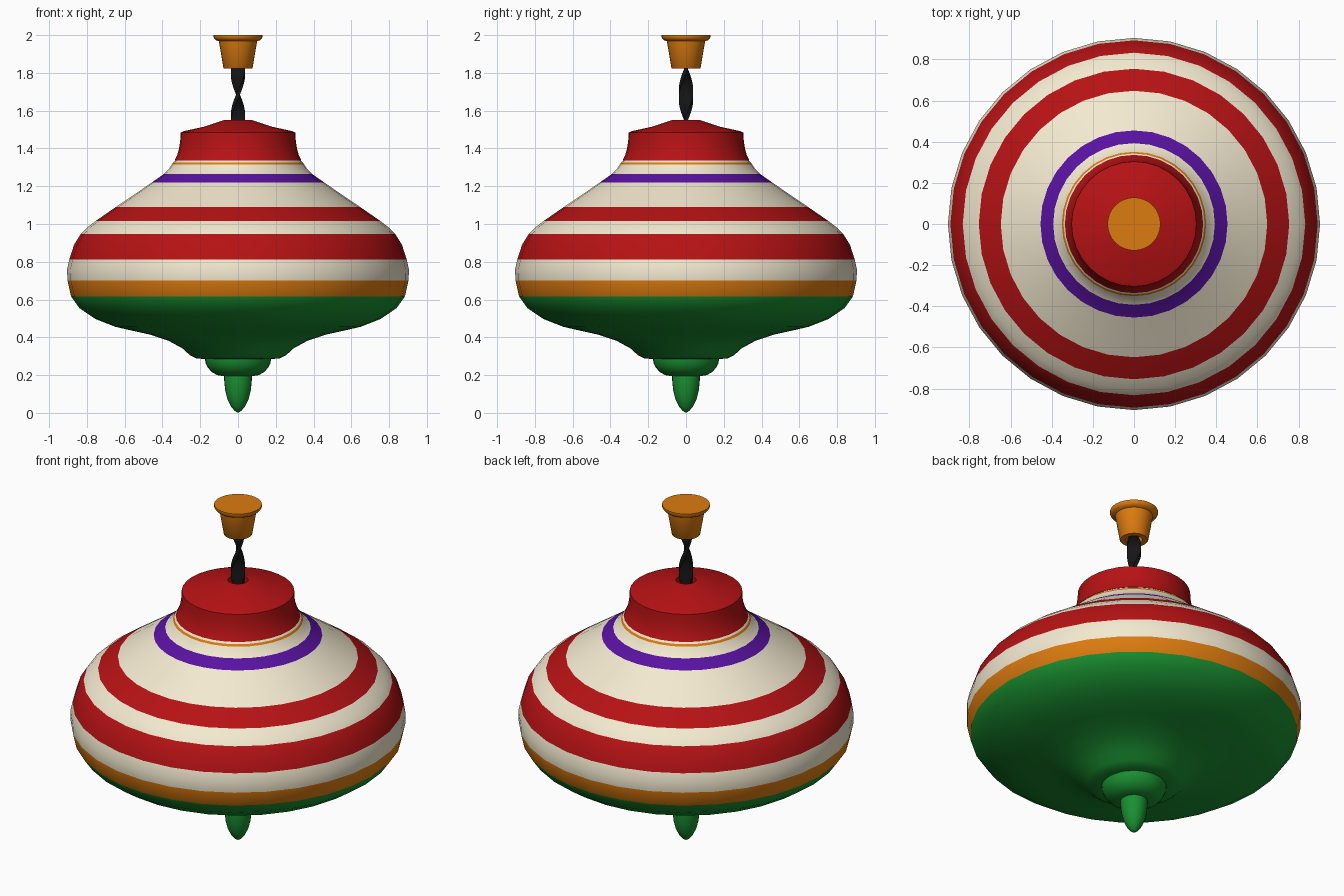
import bpy
import bmesh
from math import cos, sin, pi

if "Cube" in bpy.data.objects:
    bpy.data.objects.remove(bpy.data.objects["Cube"])

COLORS = {
    "red": (0.47, 0.006, 0.007, 1),
    "cream": (0.90, 0.82, 0.63, 1),
    "orange": (0.72, 0.20, 0.005, 1),
    "purple": (0.10, 0.006, 0.36, 1),
    "green": (0.01, 0.28, 0.03, 1),
    "black": (0.008, 0.008, 0.008, 1),
}
MATS = {}
for key, rgba in COLORS.items():
    MATS[key] = bpy.data.materials.new(key)
    MATS[key].diffuse_color = rgba


def finish(bm, name, colors, angle=40):
    mesh = bpy.data.meshes.new(name)
    bm.to_mesh(mesh)
    bm.free()
    for c in colors:
        mesh.materials.append(MATS[c])
    obj = bpy.data.objects.new(name, mesh)
    bpy.context.collection.objects.link(obj)
    bpy.ops.object.select_all(action='DESELECT')
    obj.select_set(True)
    bpy.context.view_layer.objects.active = obj
    bpy.ops.object.shade_smooth_by_angle(angle=angle * pi / 180)
    return obj


def lathe(name, bands, segs=32, angle=40):
    """Spin bands of (colour, [(radius, z), ...]) about z; bands join end to end."""
    bm = bmesh.new()
    colors = list(dict.fromkeys(c for c, _ in bands))

    def ring(r, z):
        if r == 0:
            return [bm.verts.new((0, 0, z))] * segs
        return [bm.verts.new((r * cos(2 * pi * i / segs), r * sin(2 * pi * i / segs), z))
                for i in range(segs)]

    prev = None
    for color, pts in bands:
        for r, z in pts:
            cur = ring(r, z)
            if prev:
                for i in range(segs):
                    j = (i + 1) % segs
                    quad = list(dict.fromkeys((prev[i], cur[i], cur[j], prev[j])))
                    bm.faces.new(quad).material_index = colors.index(color)
            prev = cur
    return finish(bm, name, colors, angle)


# Striped hollow body, listed from the neck down
lathe("body", [
    ("cream", [(0.325, 1.345), (0.343, 1.325)]),
    ("orange", [(0.351, 1.314)]),
    ("cream", [(0.365, 1.293), (0.393, 1.264)]),
    ("purple", [(0.455, 1.221)]),
    ("cream", [(0.55, 1.155), (0.648, 1.089)]),
    ("red", [(0.755, 1.015)]),
    ("cream", [(0.80, 0.98), (0.833, 0.946)]),
    ("red", [(0.868, 0.89), (0.893, 0.813)]),
    ("cream", [(0.905, 0.76), (0.903, 0.702)]),
    ("orange", [(0.884, 0.617)]),
    ("green", [(0.84, 0.555), (0.755, 0.497), (0.65, 0.456), (0.55, 0.433),
               (0.46, 0.413), (0.37, 0.383), (0.295, 0.342), (0.255, 0.306),
               (0.22, 0.288), (0.17, 0.285), (0.10, 0.285)]),
])

# Red neck cap with the shaft hole in its top
lathe("neck_cap", [("red", [
    (0.055, 1.44), (0.055, 1.55), (0.075, 1.55), (0.18, 1.515), (0.285, 1.492),
    (0.304, 1.484), (0.306, 1.44), (0.312, 1.40), (0.322, 1.365), (0.336, 1.335),
    (0.32, 1.335)])])

# Collar and pointed foot
lathe("lower_collar", [("green", [
    (0.175, 0.285), (0.172, 0.265), (0.16, 0.24), (0.14, 0.217),
    (0.11, 0.20), (0.075, 0.194), (0.0, 0.194)])])
lathe("spinning_tip", [("green", [
    (0.073, 0.20), (0.073, 0.17), (0.068, 0.12), (0.055, 0.07),
    (0.037, 0.033), (0.018, 0.011), (0.0, 0.0)])], segs=24, angle=60)

# Flared handle with a socket underneath
lathe("handle", [("orange", [
    (0.0, 2.0), (0.129, 2.0), (0.129, 1.987), (0.119, 1.974), (0.102, 1.968),
    (0.099, 1.955), (0.077, 1.825), (0.074, 1.822), (0.045, 1.822),
    (0.045, 1.90), (0.0, 1.90)])])

# Twisted flat shaft: a thin rectangle turning 90 degrees every 0.135
bm = bmesh.new()
steps, z0, z1 = 48, 1.42, 1.90
section = [(0.037, 0.01), (-0.037, 0.01), (-0.037, -0.01), (0.037, -0.01)]
rings = []
for k in range(steps + 1):
    z = z0 + (z1 - z0) * k / steps
    a = (z - 1.82) / 0.135 * pi / 2
    rings.append([bm.verts.new((x * cos(a) - y * sin(a), x * sin(a) + y * cos(a), z))
                  for x, y in section])
for lo, hi in zip(rings, rings[1:]):
    for i in range(4):
        j = (i + 1) % 4
        bm.faces.new((lo[i], lo[j], hi[j], hi[i]))
bm.faces.new(rings[0][::-1])
bm.faces.new(rings[-1])
finish(bm, "twisted_shaft", ["black"])

for m in bpy.data.materials:
    if m.users and not m.is_grease_pencil:
        m.use_nodes = True
        m.node_tree.nodes["Principled BSDF"].inputs["Base Color"].default_value = m.diffuse_color
